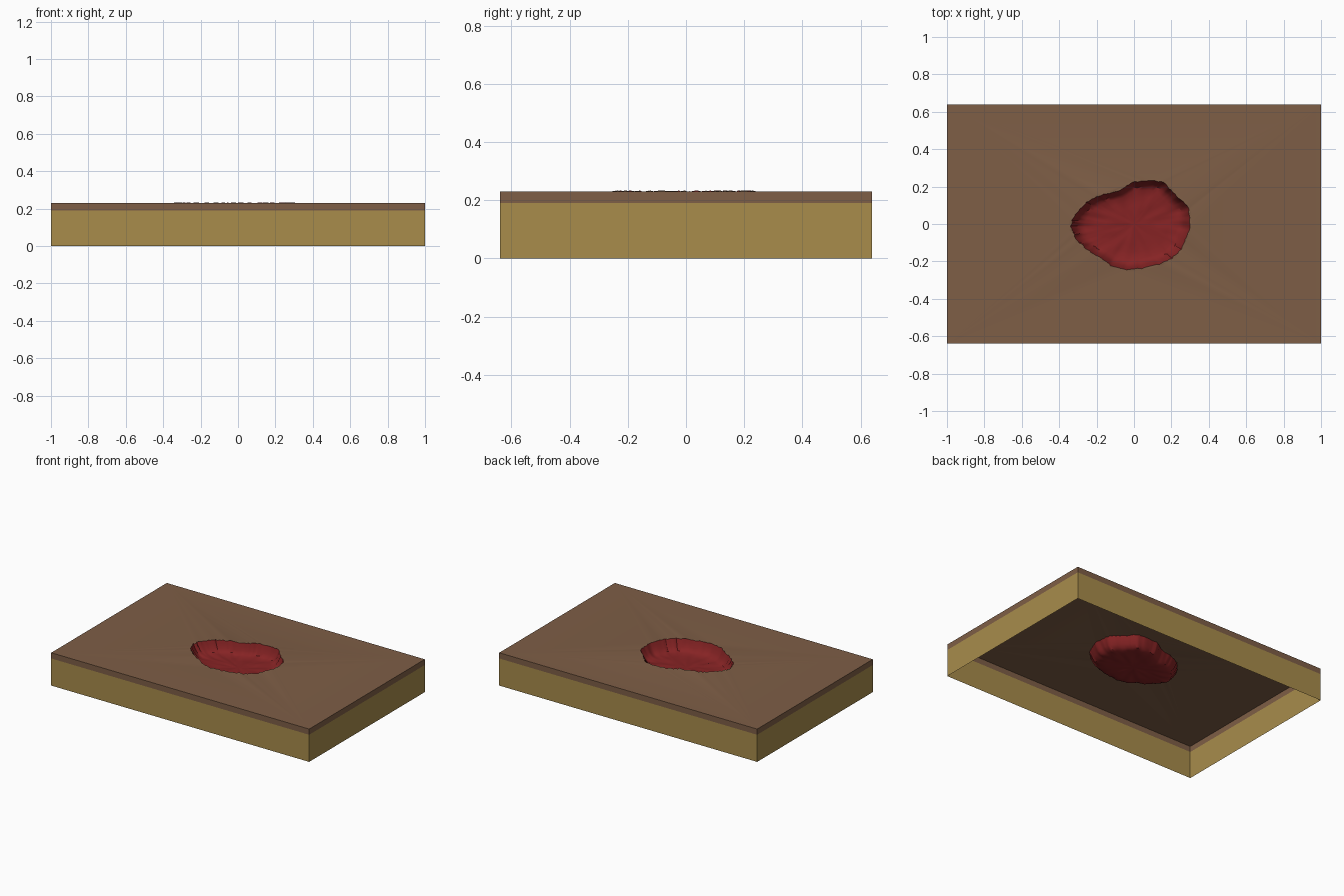
import bpy, bmesh, random
from mathutils import Vector, noise

random.seed(4)
cube = bpy.data.objects.get("Cube")
if cube:
    bpy.data.objects.remove(cube)

HALF_X, HALF_Y = 1.0, 0.64
BAND_Z, TOP_Z = 0.19, 0.23
PIT_DEPTH = 0.08


def material(name, srgb):
    linear = [((c / 255 + 0.055) / 1.055) ** 2.4 for c in srgb] + [1]
    mat = bpy.data.materials.new(name)
    mat.use_nodes = True
    mat.diffuse_color = linear
    mat.node_tree.nodes["Principled BSDF"].inputs["Base Color"].default_value = linear
    return mat


brown = material("brown skin", (126, 94, 70))
yellow = material("yellow fat", (168, 140, 75))
red = material("red flesh", (134, 35, 36))


def finish(name, bm, mats):
    mesh = bpy.data.meshes.new(name)
    bm.to_mesh(mesh)
    bm.free()
    obj = bpy.data.objects.new(name, mesh)
    bpy.context.collection.objects.link(obj)
    for mat in mats:
        mesh.materials.append(mat)
    bpy.ops.object.select_all(action='DESELECT')
    bpy.context.view_layer.objects.active = obj
    obj.select_set(True)
    bpy.ops.object.shade_smooth_by_angle(angle=0.6)
    return obj


def ring(bm, points):
    return [bm.verts.new(p) for p in points]


def bridge(bm, lower, upper):
    n = len(lower)
    return [bm.faces.new((lower[i], lower[(i + 1) % n], upper[(i + 1) % n], upper[i]))
            for i in range(n)]


def rectangle(z):
    return [(x * HALF_X, y * HALF_Y, z) for x, y in ((-1, -1), (1, -1), (1, 1), (-1, 1))]


def smooth_loop(pts, steps):
    """Closed Catmull-Rom curve through the points."""
    pts, out = [Vector(p) for p in pts], []
    n = len(pts)
    for i in range(n):
        a, b, c, d = (pts[(i + k) % n] for k in (-1, 0, 1, 2))
        for s in range(steps):
            t = s / steps
            out.append(0.5 * (2 * b + (c - a) * t + (2 * a - 5 * b + 4 * c - d) * t ** 2
                              + (3 * b - a - 3 * c + d) * t ** 3))
    return out


# Ragged outline of the wound
outline = smooth_loop([(.30, .01), (.28, .10), (.21, .165), (.145, .225), (.005, .225),
                       (-.075, .18), (-.19, .15), (-.27, .10), (-.33, .02), (-.33, -.04),
                       (-.28, -.11), (-.19, -.175), (-.075, -.24), (.075, -.23),
                       (.19, -.19), (.265, -.11)], 8)
outline = [p * (1 + random.uniform(-.015, .015)) for p in outline]
rim = [(p.x, p.y, TOP_Z + random.uniform(-.003, .004)) for p in outline]

# Fat layer: open walls without a floor
bm = bmesh.new()
bridge(bm, ring(bm, rectangle(0)), ring(bm, rectangle(BAND_Z)))
finish("fat_layer_walls", bm, [yellow])

# Skin layer: edge band plus top sheet with a hole for the wound
bm = bmesh.new()
top = ring(bm, rectangle(TOP_Z))
bridge(bm, ring(bm, rectangle(BAND_Z)), top)
outer = ring(bm, [(p.x * 1.04, p.y * 1.04, TOP_Z) for p in outline])
bridge(bm, outer, ring(bm, rim))
edges = [bm.edges.get((loop[i - 1], loop[i])) or bm.edges.new((loop[i - 1], loop[i]))
         for loop in (top, outer) for i in range(len(loop))]
bmesh.ops.triangle_fill(bm, edges=edges, use_beauty=True, normal=(0, 0, 1))
bmesh.ops.recalc_face_normals(bm, faces=bm.faces)
if sum(f.normal.z * f.calc_area() for f in bm.faces) < 0:
    bmesh.ops.reverse_faces(bm, faces=bm.faces)
finish("skin_layer", bm, [brown])

# Wound: steep wall rounding into a lumpy floor
bm = bmesh.new()
previous = ring(bm, rim)
for scale, depth in ((.97, .25), (.92, .6), (.86, .85), (.78, .95), (.62, .98),
                     (.45, 1), (.28, 1), (.12, 1)):
    points = []
    for p in outline:
        lump = noise.noise(Vector((p.x, p.y, 0)) * scale * 22) * .008
        points.append((p.x * scale, p.y * scale, TOP_Z - PIT_DEPTH * depth + lump))
    current = ring(bm, points)
    bridge(bm, previous, current)
    previous = current
centre = bm.verts.new((0, 0, TOP_Z - PIT_DEPTH))
for i in range(len(previous)):
    bm.faces.new((previous[i - 1], previous[i], centre))
finish("wound_cavity", bm, [red])
